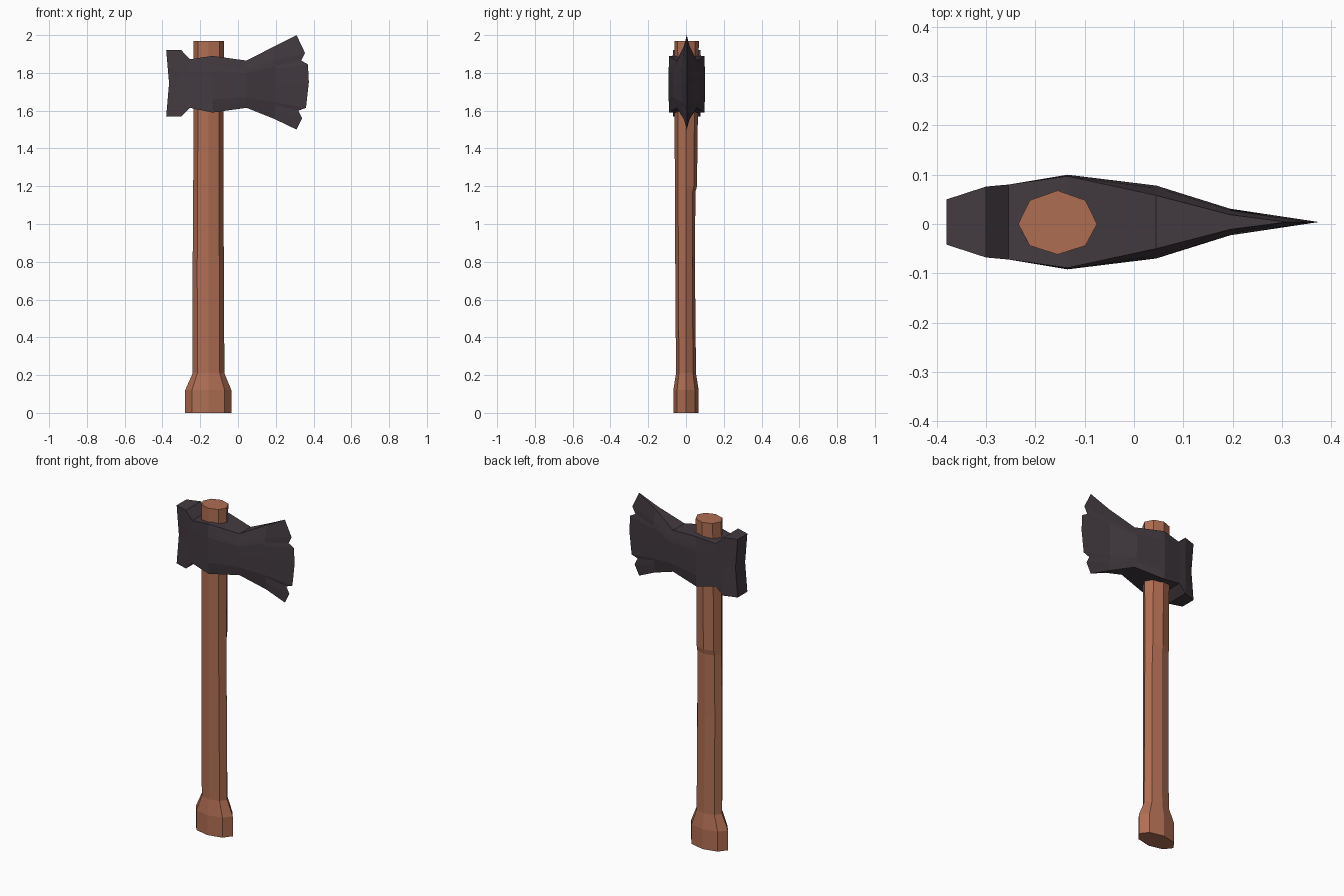
import bpy, bmesh
from math import sin, cos, pi

cube = bpy.data.objects.get("Cube")
if cube:
    bpy.data.objects.remove(cube, do_unlink=True)


def material(name, rgb):
    mat = bpy.data.materials.new(name)
    mat.use_nodes = True
    mat.diffuse_color = (*rgb, 1)
    mat.node_tree.nodes["Principled BSDF"].inputs["Base Color"].default_value = (*rgb, 1)
    return mat


wood = material("reddish_wood", (0.43, 0.155, 0.085))
iron = material("dark_iron", (0.056, 0.043, 0.052))


def loft(name, loops, mat):
    """Skin a row of closed loops, cap both ends, merge pinched points."""
    bm = bmesh.new()
    rings = [[bm.verts.new(p) for p in loop] for loop in loops]
    for a, b in zip(rings, rings[1:]):
        for i in range(len(a)):
            j = (i + 1) % len(a)
            bm.faces.new((a[i], a[j], b[j], b[i]))
    bm.faces.new(rings[0])
    bm.faces.new(rings[-1])
    bmesh.ops.remove_doubles(bm, verts=bm.verts, dist=0.0005)
    bmesh.ops.recalc_face_normals(bm, faces=bm.faces)
    mesh = bpy.data.meshes.new(name)
    bm.to_mesh(mesh)
    bm.free()
    mesh.materials.append(mat)
    obj = bpy.data.objects.new(name, mesh)
    bpy.context.collection.objects.link(obj)
    return obj


# Handle: eight-sided, flared butt, small carved step on the back
def octagon(z, left, right, front, back):
    mid, half = (left + right) / 2, (right - left) / 2
    return [(mid + half * cos(k * pi / 4),
             sin(k * pi / 4) * (back if k < 4 else front), z) for k in range(8)]


loft("handle", [
    octagon(0.00, -0.28, -0.035, 0.067, 0.067),
    octagon(0.12, -0.28, -0.035, 0.067, 0.067),
    octagon(0.21, -0.24, -0.072, 0.053, 0.053),
    octagon(0.80, -0.24, -0.075, 0.057, 0.047),
    octagon(1.17, -0.237, -0.077, 0.059, 0.050),
    octagon(1.20, -0.237, -0.077, 0.059, 0.058),
    octagon(1.97, -0.235, -0.075, 0.062, 0.068),
], wood)

# Chipped cutting edge, top to bottom
edge = [(0.31, 2.0), (0.355, 1.905), (0.335, 1.865), (0.37, 1.845), (0.375, 1.75),
        (0.36, 1.615), (0.32, 1.60), (0.34, 1.56), (0.31, 1.5)]
rows = [(edge[0][1] - z) / 0.5 for x, z in edge]
y_mid = 0.004


# Head sections from poll to blade: rim_w and mid_w are half thicknesses,
# dish pulls the middle of the poll face inwards
def section(x, bottom, top, rim_w, mid_w, dish=0):
    side = []
    for t in rows:
        near = min(1, min(t, 1 - t) / 0.25)
        side.append((x + dish * (1 - abs(2 * t - 1)), rim_w + (mid_w - rim_w) * near,
                     top + (bottom - top) * t))
    return ([(px, y_mid + w, z) for px, w, z in side]
            + [(px, y_mid - w, z) for px, w, z in reversed(side)])


sections = [
    section(-0.38, 1.57, 1.92, 0.046, 0.046, 0.015),
    section(-0.30, 1.57, 1.92, 0.072, 0.072),
    section(-0.255, 1.615, 1.872, 0.076, 0.076),
    section(-0.135, 1.59, 1.89, 0.093, 0.096),
    section(0.045, 1.615, 1.865, 0.054, 0.074),
    section(0.195, 1.555, 1.942, 0.015, 0.027),
]
blade = [(x, y_mid, z) for x, z in edge]


# Head: body lofted, blade end pinched to a single edge line
def build_head():
    bm = bmesh.new()
    rings = [[bm.verts.new(p) for p in s] for s in sections]
    line = [bm.verts.new(p) for p in blade]
    rings.append(line + line[::-1])
    n = len(rings[0])
    for a, b in zip(rings, rings[1:]):
        for i in range(n):
            j = (i + 1) % n
            corners = list(dict.fromkeys((a[i], a[j], b[j], b[i])))
            bm.faces.new(corners)
    # Poll face, strip by strip
    poll = rings[0]
    for i in range(len(rows) - 1):
        bm.faces.new((poll[i], poll[i + 1], poll[n - 2 - i], poll[n - 1 - i]))
    bmesh.ops.recalc_face_normals(bm, faces=bm.faces)
    mesh = bpy.data.meshes.new("axe_head")
    bm.to_mesh(mesh)
    bm.free()
    mesh.materials.append(iron)
    bpy.context.collection.objects.link(bpy.data.objects.new("axe_head", mesh))


build_head()
